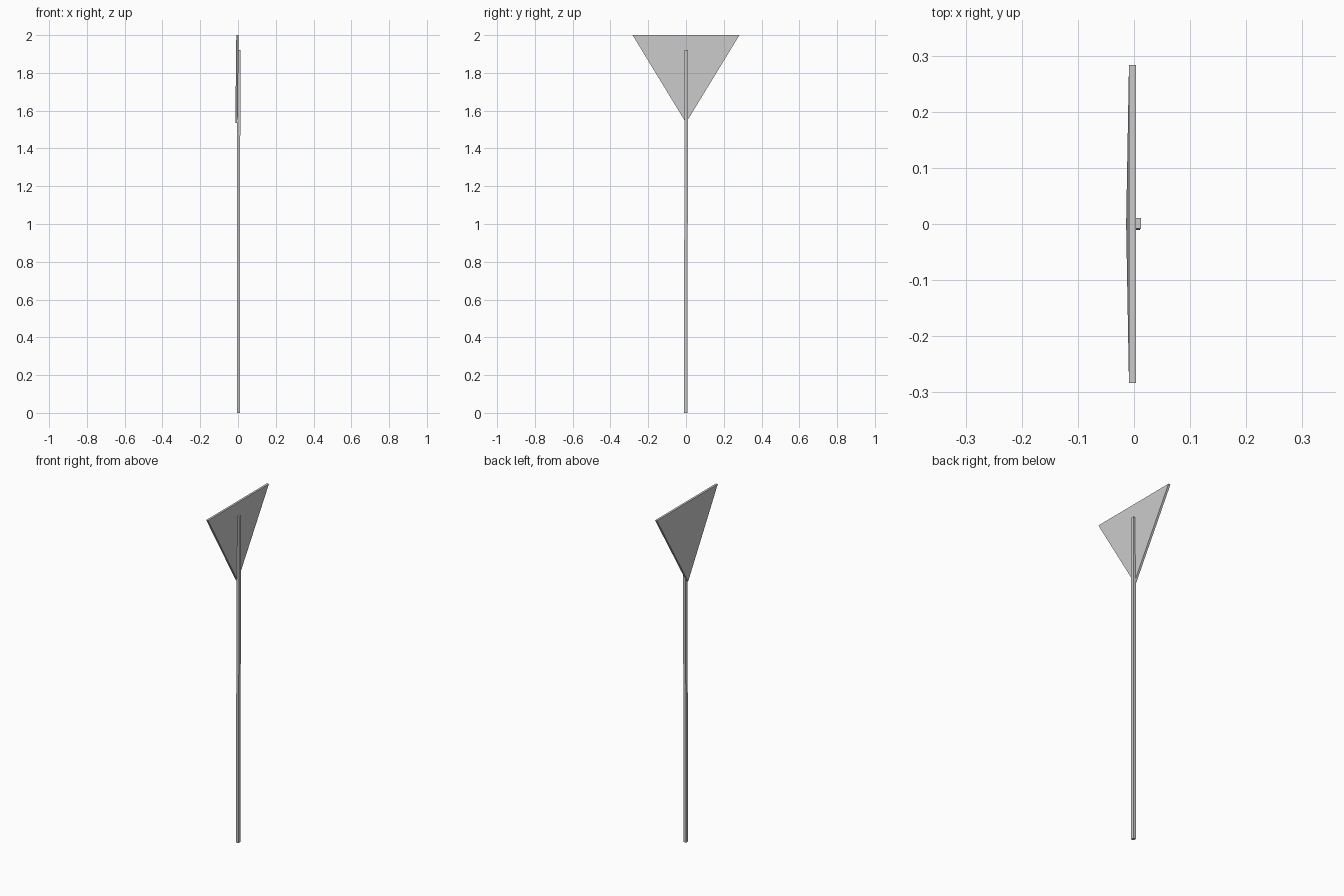
import bpy
import bmesh

if "Cube" in bpy.data.objects:
    bpy.data.objects.remove(bpy.data.objects["Cube"])


def prism(name, back, front):
    """Solid joining two matching outlines."""
    bm = bmesh.new()
    a = [bm.verts.new(p) for p in back]
    b = [bm.verts.new(p) for p in front]
    bm.faces.new(a)
    bm.faces.new(b)
    n = len(a)
    for i in range(n):
        j = (i + 1) % n
        bm.faces.new((a[i], a[j], b[j], b[i]))
    bmesh.ops.recalc_face_normals(bm, faces=bm.faces)
    mesh = bpy.data.meshes.new(name)
    bm.to_mesh(mesh)
    bm.free()
    obj = bpy.data.objects.new(name, mesh)
    bpy.context.collection.objects.link(obj)
    return obj


# Triangular plate, point down, tipped very slightly
def triangle(offset):
    return [(-0.009 + offset, -0.283, 2.0),
            (-0.009 + offset, 0.283, 2.0),
            (-0.014 + offset, 0.0, 1.536)]


prism("sign_plate", triangle(0.0), triangle(0.0125))


# Square post with a slight lean
def square(cx, cy, z, hx=0.008, hy=0.0092):
    return [(cx + sx * hx, cy + sy * hy, z)
            for sx, sy in ((-1, -1), (1, -1), (1, 1), (-1, 1))]


prism("post", square(0.002, -0.0015, 0.0), square(0.0045, 0.0015, 1.92))
